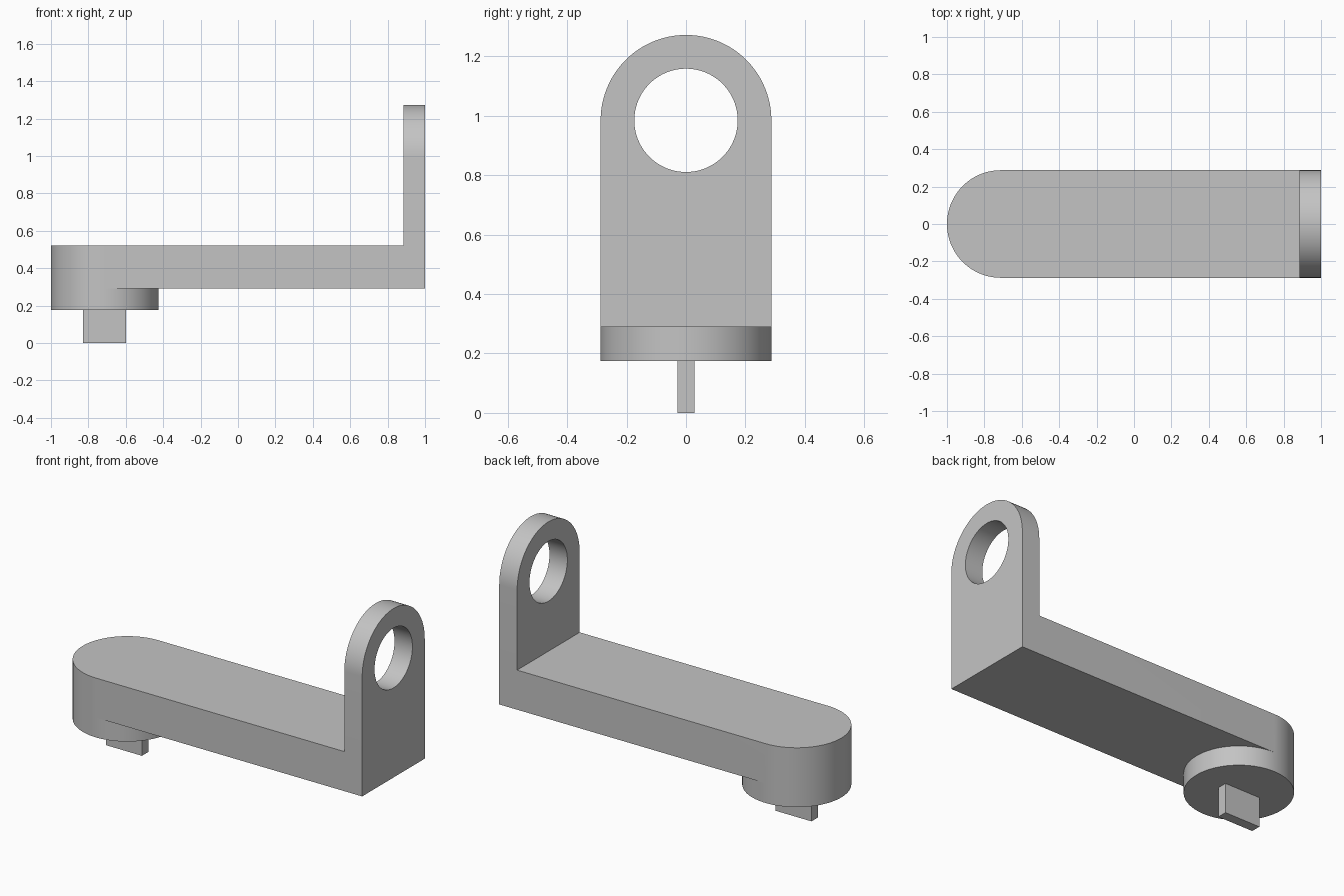
import bpy, bmesh, math
from mathutils import Vector

cube = bpy.data.objects.get("Cube")
if cube:
    bpy.data.objects.remove(cube, do_unlink=True)

R = 0.2875                       # half width of the arm
HUB_X = R - 1                    # axis of the round end
HUB_Z, ARM_Z, TOP_Z = 0.175, 0.29, 0.52
PLATE_X, EYE_Z, EYE_R = 0.885, 0.985, 0.174
SEGMENTS = 96

grey = bpy.data.materials.new("plain_grey")
grey.use_nodes = True
colour = (0.55, 0.55, 0.55, 1)
grey.diffuse_color = colour
grey.node_tree.nodes["Principled BSDF"].inputs["Base Color"].default_value = colour


def arc(radius, start, steps):
    """Points on a circle, from the start angle, in fixed equal steps."""
    angles = [math.radians(start) + math.tau * i / SEGMENTS for i in range(steps)]
    return [(radius * math.cos(a), radius * math.sin(a)) for a in angles]


def prism(name, points, direction):
    """Solid made by extruding a flat outline."""
    bm = bmesh.new()
    face = bm.faces.new([bm.verts.new(p) for p in points])
    ext = bmesh.ops.extrude_face_region(bm, geom=[face], use_keep_orig=True)
    moved = [v for v in ext["geom"] if isinstance(v, bmesh.types.BMVert)]
    bmesh.ops.translate(bm, verts=moved, vec=Vector(direction))
    bmesh.ops.recalc_face_normals(bm, faces=bm.faces)
    mesh = bpy.data.meshes.new(name)
    bm.to_mesh(mesh)
    bm.free()
    mesh.materials.append(grey)
    obj = bpy.data.objects.new(name, mesh)
    bpy.context.collection.objects.link(obj)
    return obj


def activate(obj):
    bpy.ops.object.select_all(action="DESELECT")
    obj.select_set(True)
    bpy.context.view_layer.objects.active = obj


def combine(target, other, operation):
    """Apply a boolean and discard the second solid."""
    activate(target)
    mod = target.modifiers.new(operation.lower(), "BOOLEAN")
    mod.operation = operation
    mod.solver = "EXACT"
    mod.object = other
    bpy.ops.object.modifier_apply(modifier=mod.name)
    bpy.data.objects.remove(other, do_unlink=True)


# Horizontal arm with one round end
half = SEGMENTS // 2 + 1
outline = [(HUB_X + x, y, ARM_Z) for x, y in arc(R, 90, half)]
outline += [(1, -R, ARM_Z), (1, R, ARM_Z)]
bracket = prism("bracket", outline, (0, 0, TOP_Z - ARM_Z))

# Upright end plate with an arched top
outline = [(PLATE_X, y, EYE_Z + z) for y, z in arc(R, 0, half)]
outline += [(PLATE_X, -R, ARM_Z), (PLATE_X, R, ARM_Z)]
plate = prism("end_plate", outline, (1 - PLATE_X, 0, 0))
combine(bracket, plate, "UNION")

# Round hub below the arm
outline = [(HUB_X + x, y, HUB_Z) for x, y in arc(R, 90, SEGMENTS)]
hub = prism("hub", outline, (0, 0, TOP_Z - HUB_Z))
combine(bracket, hub, "UNION")

# Round hole through the plate
outline = [(PLATE_X - 0.1, y, EYE_Z + z) for y, z in arc(EYE_R, 0, SEGMENTS)]
cutter = prism("hole_cutter", outline, (0.4, 0, 0))
cutter.hide_render = True
combine(bracket, cutter, "DIFFERENCE")

# Flat key under the hub
KEY_X, KEY_Y = 0.115, 0.029
outline = [(HUB_X + sx * KEY_X, sy * KEY_Y, 0)
           for sx, sy in ((-1, -1), (1, -1), (1, 1), (-1, 1))]
key = prism("key_tab", outline, (0, 0, HUB_Z))

# Smooth curves, sharp edges
for obj in (bracket, key):
    activate(obj)
    bpy.ops.object.shade_smooth_by_angle(angle=math.radians(30))
